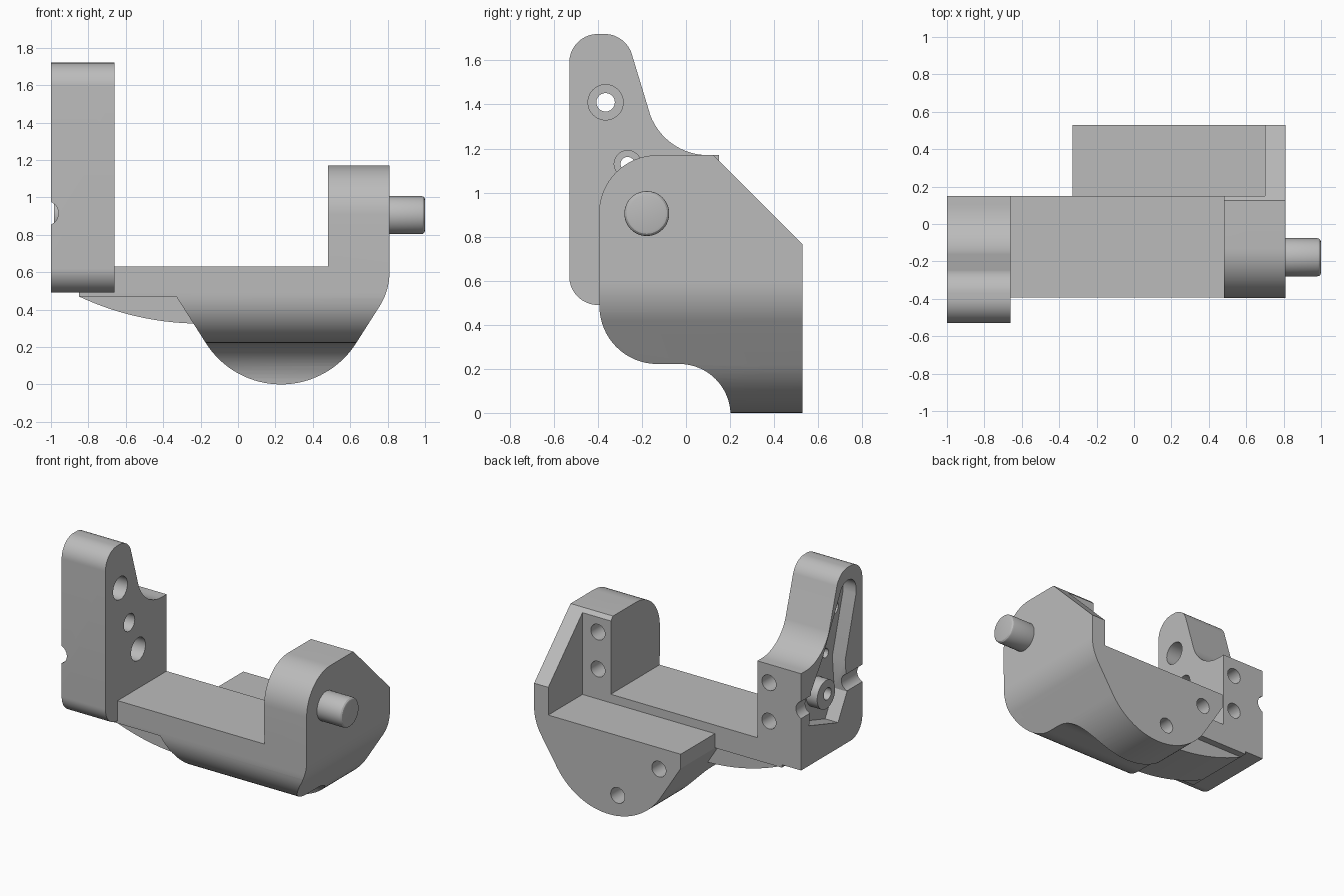
import bpy, bmesh
from math import cos, sin, radians

if "Cube" in bpy.data.objects:
    bpy.data.objects.remove(bpy.data.objects["Cube"], do_unlink=True)

grey = bpy.data.materials.new("plain grey")
grey.use_nodes = True
grey.diffuse_color = (0.5, 0.5, 0.5, 1)
grey.node_tree.nodes["Principled BSDF"].inputs["Base Color"].default_value = (0.5, 0.5, 0.5, 1)


def arc(cx, cy, r, start, end, steps=16):
    """Points along an arc, angles in degrees."""
    angles = [radians(start + (end - start) * i / steps) for i in range(steps + 1)]
    return [(cx + r * cos(a), cy + r * sin(a)) for a in angles]


def prism(name, points, axis, low, high):
    """Extrude a profile along x (profile in yz) or y (profile in xz)."""
    bm = bmesh.new()

    def place(p, t):
        return (t, p[0], p[1]) if axis == "x" else (p[0], t, p[1])

    a = [bm.verts.new(place(p, low)) for p in points]
    b = [bm.verts.new(place(p, high)) for p in points]
    bm.faces.new(a)
    bm.faces.new(b)
    for i in range(len(points)):
        j = (i + 1) % len(points)
        bm.faces.new((a[i], a[j], b[j], b[i]))
    bmesh.ops.recalc_face_normals(bm, faces=bm.faces)
    mesh = bpy.data.meshes.new(name)
    bm.to_mesh(mesh)
    bm.free()
    mesh.materials.append(grey)
    ob = bpy.data.objects.new(name, mesh)
    bpy.context.collection.objects.link(ob)
    return ob


def rod(name, c1, c2, r, axis, low, high):
    return prism(name, arc(c1, c2, r, 0, 345, 23) if r < 0.06 else arc(c1, c2, r, 0, 352.5, 47),
                 axis, low, high)


def box(name, x0, x1, y0, y1, z0, z1):
    return prism(name, [(x0, z0), (x1, z0), (x1, z1), (x0, z1)], "y", y0, y1)


def activate(ob):
    bpy.ops.object.select_all(action="DESELECT")
    ob.select_set(True)
    bpy.context.view_layer.objects.active = ob


def combine(ob, other, operation):
    """Apply a boolean and remove the helper."""
    mod = ob.modifiers.new("combine", "BOOLEAN")
    mod.operation, mod.object, mod.solver = operation, other, "EXACT"
    activate(ob)
    bpy.ops.object.modifier_apply(modifier=mod.name)
    bpy.data.objects.remove(other, do_unlink=True)


# Main frame: bridge, right arm and rounded belly in one front profile
front = [(-0.85, 0.63), (-0.85, 0.47), (-0.33, 0.47)]
front += arc(0.23, 0.476, 0.476, 212.7, 327.3, 40)
front += arc(0.47, 0.60, 0.34, -32.7, 0)
front += [(0.81, 1.17), (0.48, 1.17), (0.48, 0.63)]
frame = prism("bracket_frame", front, "y", -0.45, 0.53)

# Curved gusset under the bridge
gusset = arc(-0.2, 1.855, 1.53, 245, 270) + [(-0.1, 0.325), (-0.1, 0.55), (-0.85, 0.55)]
combine(frame, prism("gusset", gusset, "y", -0.3, 0.1), "UNION")

# Side profile trims the frame
side = [(0.53, 0.765), (0.53, -0.02)] + arc(-0.03, -0.01, 0.232, 0, 90)
side += arc(-0.13, 0.485, 0.263, 270, 180) + arc(-0.13, 0.905, 0.265, 180, 90)
side += [(0.125, 1.17)]
combine(frame, prism("side_trim", side, "x", -1.2, 1.2), "INTERSECT")

# Open rear shelf behind the bridge
combine(frame, box("shelf_cut", -1.5, 0.70, 0.15, 1, 0.57, 2), "DIFFERENCE")
combine(frame, box("end_cut", -1.5, -0.33, 0.15, 1, -1, 1), "DIFFERENCE")

# Tall end plate
plate = [(0.15, 0.49)] + arc(-0.40, 0.62, 0.13, 270, 180) + arc(-0.40, 1.59, 0.13, 180, 90)
plate += arc(-0.37, 1.59, 0.13, 90, 20) + arc(0.10, 1.45, 0.28, 201, 270) + [(0.15, 1.17)]
tower = prism("end_plate", plate, "x", -1.0, -0.66)

# Outer pocket with slot, and cross groove
pocket = [(0.06, 0.77), (-0.26, 0.67), (-0.36, 0.85), (-0.34, 1.08), (-0.46, 1.50)]
pocket += arc(-0.37, 1.54, 0.09, 180, 20, 12) + [(-0.09, 1.19), (0.04, 1.0)]
combine(tower, prism("pocket", pocket, "x", -1.1, -0.90), "DIFFERENCE")
combine(tower, rod("groove", -1.025, 0.915, 0.065, "y", -0.7, 0.3), "DIFFERENCE")

# Pivot boss in the pocket
combine(tower, rod("boss", -0.15, 0.905, 0.10, "x", -0.985, -0.85), "UNION")

# Stepped holes through the end plate
for y, z, wide, narrow in [(-0.365, 1.41, 0.08, 0.042), (-0.265, 1.13, 0.061, 0.032),
                           (-0.165, 0.905, 0.08, 0.042)]:
    combine(tower, rod("bore", y, z, narrow, "x", -1.2, -0.5), "DIFFERENCE")
    combine(tower, rod("counterbore", y, z, wide, "x", -0.79, -0.5), "DIFFERENCE")

combine(frame, tower, "UNION")

# Blind holes in the rear faces
for x, z, y in [(-0.75, 1.04, 0.15), (-0.75, 0.77, 0.15), (0.58, 1.04, 0.15),
                (0.58, 0.78, 0.15), (-0.16, 0.42, 0.53), (0.16, 0.15, 0.53)]:
    combine(frame, rod("blind_hole", x, z, 0.055, "y", y - 0.2, y + 0.04), "DIFFERENCE")

# Pivot pin with softened end
pin = rod("pivot_pin", -0.178, 0.905, 0.102, "x", 0.75, 1.0)
bevel = pin.modifiers.new("soft end", "BEVEL")
bevel.width, bevel.segments, bevel.limit_method = 0.02, 3, "ANGLE"
bevel.angle_limit = radians(40)
activate(pin)
bpy.ops.object.modifier_apply(modifier=bevel.name)

for ob in (frame, pin):
    activate(ob)
    bpy.ops.object.shade_smooth_by_angle(angle=radians(25))
